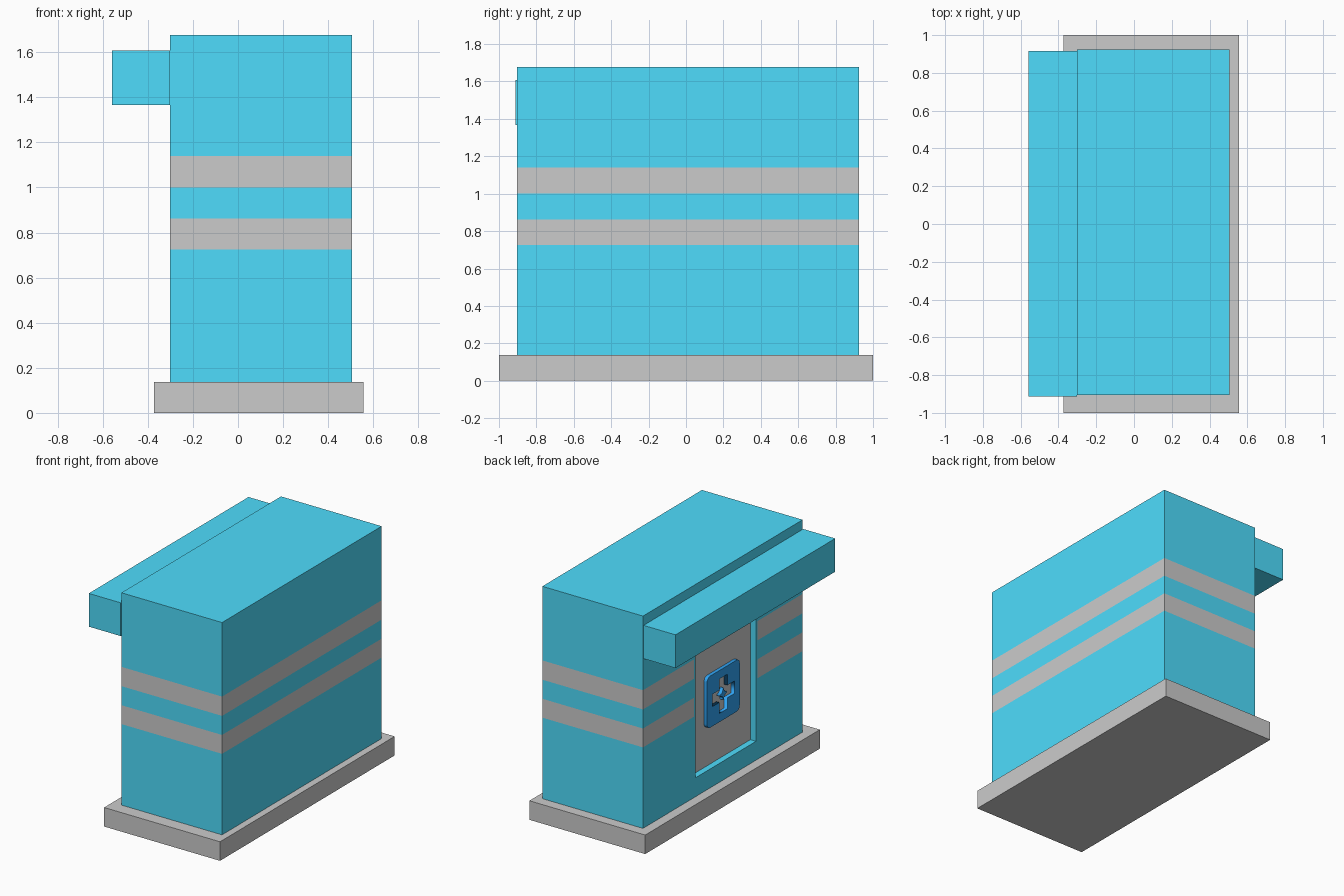
import bpy, bmesh
from math import sin, cos, pi
from mathutils import Vector

if "Cube" in bpy.data.objects:
    bpy.data.objects.remove(bpy.data.objects["Cube"])


def material(name, rgb):
    m = bpy.data.materials.new(name)
    m.diffuse_color = (*rgb, 1)
    m.use_nodes = True
    m.node_tree.nodes["Principled BSDF"].inputs["Base Color"].default_value = m.diffuse_color
    return m


blue = material("sky_blue", (0.077, 0.72, 0.98))
grey = material("plain_grey", (0.8, 0.8, 0.8))
navy = material("deep_blue", (0.03, 0.37, 0.9))


def box_bmesh(lo, hi):
    bm = bmesh.new()
    bmesh.ops.create_cube(bm, size=1)
    for v in bm.verts:
        v.co = Vector([lo[i] + (v.co[i] + 0.5) * (hi[i] - lo[i]) for i in range(3)])
    return bm


def finish(name, bm, mats=()):
    me = bpy.data.meshes.new(name)
    bm.to_mesh(me)
    bm.free()
    for m in mats:
        me.materials.append(m)
    ob = bpy.data.objects.new(name, me)
    bpy.context.collection.objects.link(ob)
    return ob


# Plinth and canopy over the doorway
finish("plinth", box_bmesh((-0.373, -1, 0), (0.556, 1, 0.138)))
finish("canopy", box_bmesh((-0.558, -0.912, 1.366), (-0.302, 0.917, 1.607)), [blue])

# Body block, cut along the stripe and doorway lines
X0, DEPTH = -0.302, 0.045
DOOR_Y, DOOR_Z, RIM = (-0.37, 0.32), (0.275, 1.35), 0.02
STRIPES = ((0.725, 0.862), (1.0, 1.14))
body = box_bmesh((X0, -0.904, 0.138), (0.505, 0.924, 1.677))


def cut(axis, value):
    co, no = Vector(), Vector()
    co[axis], no[axis] = value, 1
    bmesh.ops.bisect_plane(body, geom=body.verts[:] + body.edges[:] + body.faces[:],
                           plane_co=co, plane_no=no)


for z in (*DOOR_Z, *STRIPES[0], *STRIPES[1]):
    cut(2, z)
for y in (DOOR_Y[0] - RIM, *DOOR_Y, DOOR_Y[1] + RIM):
    cut(1, y)

# Grey stripes all round, with a blue rim left beside the doorway
body.normal_update()
door = []
for f in body.faces:
    c = f.calc_center_median()
    on_left = c.x < X0 + 0.001
    near_door = on_left and DOOR_Y[0] - RIM < c.y < DOOR_Y[1] + RIM
    if any(a < c.z < b for a, b in STRIPES) and not near_door:
        f.material_index = 1
    if on_left and DOOR_Y[0] < c.y < DOOR_Y[1] and DOOR_Z[0] < c.z < DOOR_Z[1]:
        door.append(f)

# Recessed grey door panel
out = bmesh.ops.extrude_face_region(body, geom=door)["geom"]
bmesh.ops.delete(body, geom=[f for f in door if f.is_valid], context='FACES')
bmesh.ops.translate(body, vec=(DEPTH, 0, 0),
                    verts=[g for g in out if isinstance(g, bmesh.types.BMVert)])
for g in out:
    if isinstance(g, bmesh.types.BMFace):
        g.material_index = 1
bmesh.ops.recalc_face_normals(body, faces=body.faces[:])
bmesh.ops.dissolve_limit(body, angle_limit=0.01, verts=body.verts[:],
                         edges=body.edges[:], delimit={'MATERIAL'})
finish("body", body, [blue, grey])

# Rounded wall sign with a plus-shaped opening and a small star at its centre
H, R = 0.187, 0.035
outer = [(sx * (H - R) + R * cos(a), sy * (H - R) + R * sin(a))
         for q, (sx, sy) in enumerate(((1, 1), (-1, 1), (-1, -1), (1, -1)))
         for a in [q * pi / 2 + k * pi / 10 for k in range(6)]]
A, W = 0.125, 0.045
plus = []
for q in range(4):
    c, s = round(cos(q * pi / 2)), round(sin(q * pi / 2))
    plus += [(x * c - y * s, x * s + y * c) for x, y in ((A, -W), (A, W), (W, W))]
star = [(r * cos(k * pi / 4), r * sin(k * pi / 4))
        for k, r in enumerate((0.045, 0.02) * 4)]

cu = bpy.data.curves.new("wall_sign", 'CURVE')
cu.dimensions, cu.fill_mode, cu.extrude = '2D', 'BOTH', 0.0125
for pts in (outer, plus, star):
    sp = cu.splines.new('POLY')
    sp.points.add(len(pts) - 1)
    for p, (x, y) in zip(sp.points, pts):
        p.co = (x, y, 0, 1)
    sp.use_cyclic_u = True
cu.materials.append(navy)
sign = bpy.data.objects.new("wall_sign", cu)
sign.location = (X0 + DEPTH - 0.0125, -0.026, 0.745)
sign.rotation_euler = (pi / 2, 0, -pi / 2)
bpy.context.collection.objects.link(sign)
bpy.context.view_layer.objects.active = sign
sign.select_set(True)
bpy.ops.object.convert(target='MESH')
